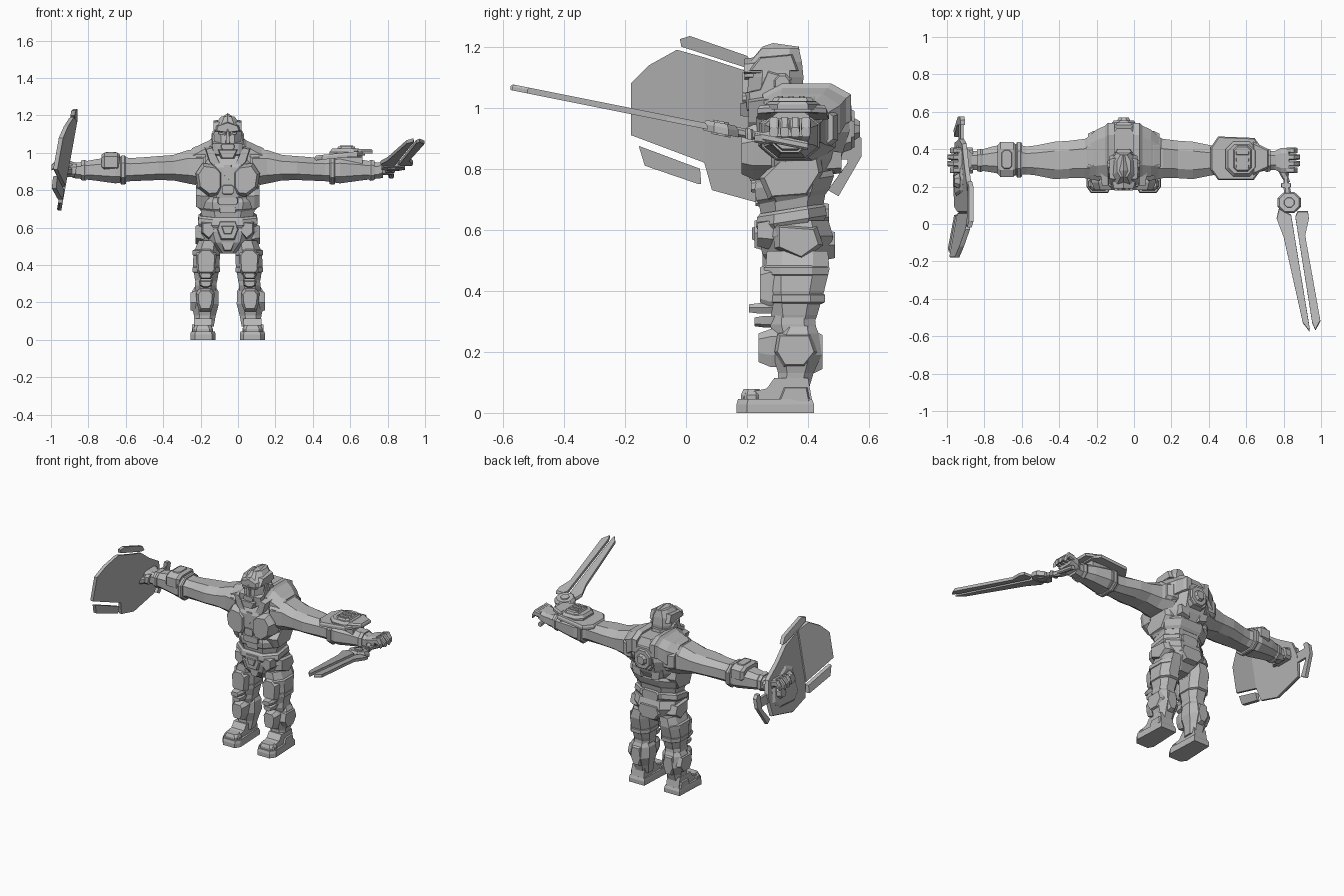
import bpy, bmesh, math
from mathutils import Vector

CX = -0.055  # body centre line
mat = bpy.data.materials.new("plain grey")
mat.diffuse_color = (0.48, 0.48, 0.48, 1)
AX = {'x': lambda t, a, b: (t, a, b), 'y': lambda t, a, b: (a, t, b), 'z': lambda t, a, b: (a, b, t)}


def skin(name, rings, warp=None, s=1):
    """Join rings of points into a closed flat-faced solid; s=-1 mirrors it."""
    bm = bmesh.new()
    vr = []
    for r in rings:
        row = []
        for p in r:
            p = Vector(p)
            if warp:
                p = warp(p)
            row.append(bm.verts.new((p.x * s + CX, p.y, p.z)))
        vr.append(row)
    n = len(vr[0])
    for r0, r1 in zip(vr, vr[1:]):
        for i in range(n):
            j = (i + 1) % n
            bm.faces.new((r0[i], r0[j], r1[j], r1[i]))
    bm.faces.new(vr[0])
    bm.faces.new(vr[-1])
    bmesh.ops.recalc_face_normals(bm, faces=bm.faces)
    me = bpy.data.meshes.new(name)
    bm.to_mesh(me)
    bm.free()
    me.materials.append(mat)
    ob = bpy.data.objects.new(name, me)
    bpy.context.collection.objects.link(ob)
    return ob


def loft(name, axis, rings, c=0.5, s=1, warp=None):
    """Octagon sections: (position, centre a, centre b, half a, half b)."""
    o = [(1, -c), (1, c), (c, 1), (-c, 1), (-1, c), (-1, -c), (-c, -1), (c, -1)]
    return skin(name, [[AX[axis](t, a + u * ha, b + v * hb) for u, v in o] for t, a, b, ha, hb in rings], warp, s)


def plate(name, axis, pts, lo, hi, k=0.85, s=1, warp=None):
    """Outline extruded from lo to hi with a chamfered outer rim."""
    ca = sum(p[0] for p in pts) / len(pts)
    cb = sum(p[1] for p in pts) / len(pts)
    mid = lo + (hi - lo) * 0.6
    f = AX[axis]
    rings = [[f(lo, *p) for p in pts], [f(mid, *p) for p in pts],
             [f(hi, ca + (a - ca) * k, cb + (b - cb) * k) for a, b in pts]]
    return skin(name, rings, warp, s)


def ngon(a, b, ra, rb, n=8):
    return [(a + ra * math.cos(math.tau * (i + .5) / n), b + rb * math.sin(math.tau * (i + .5) / n)) for i in range(n)]


def rect(a0, a1, b0, b1, c=0.01):
    return [(a0 + c, b0), (a1 - c, b0), (a1, b0 + c), (a1, b1 - c), (a1 - c, b1), (a0 + c, b1), (a0, b1 - c), (a0, b0 + c)]


def tilt(p):  # waist bands rise toward the back
    return Vector((p.x, p.y, p.z + .16 * (p.y - .35)))


# Torso
loft("pelvis", 'z', [(.46, 0, .35, .05, .06), (.52, 0, .36, .13, .11), (.58, 0, .36, .16, .122), (.63, 0, .355, .15, .112)], .5)
loft("belt", 'z', [(.615, 0, .345, .15, .108), (.63, 0, .345, .16, .116), (.66, 0, .345, .156, .112), (.67, 0, .345, .145, .102)], .5, 1, tilt)
loft("abdomen", 'z', [(.65, 0, .345, .135, .1), (.72, 0, .345, .15, .112), (.78, 0, .35, .155, .125)], .5)
loft("waist_band", 'z', [(.70, 0, .35, .146, .108), (.715, 0, .35, .158, .12), (.755, 0, .355, .165, .13), (.775, 0, .355, .155, .125)], .5, 1, tilt)
loft("chest", 'z', [(.76, 0, .34, .145, .13), (.83, 0, .352, .172, .155), (.92, 0, .365, .185, .17),
                    (1.0, 0, .385, .15, .15), (1.06, 0, .40, .09, .11)], .4)
loft("neck", 'z', [(.98, 0, .33, .07, .08), (1.08, 0, .33, .06, .07)])
# Front armour
for i, (w, z0, z1, y) in enumerate([(.05, .675, .715, .228), (.06, .72, .765, .213), (.035, .775, .83, .19)]):
    plate(f"stomach_plate_{i}", 'y', rect(-w, w, z0, z1), .3, y)
plate("buckle", 'y', [(-.04, .53), (.04, .53), (.065, .59), (.05, .64), (-.05, .64), (-.065, .59)], .32, .224, .8)
plate("buckle_core", 'y', [(-.02, .565), (.02, .565), (.035, .61), (-.035, .61)], .24, .216)
plate("groin_guard", 'y', [(-.02, .475), (.02, .475), (.045, .535), (-.045, .535)], .34, .25)
plate("breastbone", 'y', [(0, .84), (.022, .88), (.022, .94), (-.022, .94), (-.022, .88)], .26, .195)
plate("gorget", 'y', [(-.05, .94), (.05, .94), (.08, 1.0), (.05, 1.02), (-.05, 1.02), (-.08, 1.0)], .34, .225)
# Back armour
plate("back_plate", 'y', rect(-.075, .075, .85, 1.02, .03), .45, .542)
plate("back_disc", 'y', ngon(0, .93, .07, .075), .5, .553)
plate("back_core", 'y', ngon(0, .93, .04, .04), .52, .57, .7)
plate("back_belt_plate", 'y', rect(-.07, .07, .62, .69, .02), .4, .468)
plate("seat_plate", 'y', [(-.07, .6), (.07, .6), (.09, .55), (.05, .5), (-.05, .5), (-.09, .55)], .4, .488)

for s, side in ((-1, "right_"), (1, "left_")):
    # Trunk plates
    plate(side + "pectoral", 'y', [(.028, .81), (.028, .9), (.06, .935), (.135, .945), (.172, .89), (.16, .81), (.10, .765), (.05, .77)], .28, .182, .8, s)
    plate(side + "collar_strap", 'y', [(.03, .93), (.085, 1.04), (.125, 1.03), (.1, .95), (.06, .905)], .4, .205, .8, s)
    loft(side + "collar", 'x', [(.05, .395, 1.0, .145, .072), (.085, .395, 1.0, .145, .08), (.10, .39, .99, .135, .075),
                                (.145, .38, .962, .125, .083), (.195, .362, .938, .1, .08), (.215, .355, .93, .09, .07)], .55, s)
    plate(side + "shoulder_ring", 'x', ngon(.368, .935, .14, .11), .12, .192, .88, s)
    plate(side + "flank_plate", 'x', [(.27, .70), (.4, .71), (.45, .79), (.44, .84), (.3, .83), (.24, .77)], .1, .17, .85, s)
    plate(side + "hip_plate", 'x', [(.29, .54), (.38, .5), (.45, .55), (.43, .61), (.29, .62)], .1, .172, .8, s)
    plate(side + "hip_wing", 'y', [(.065, .575), (.075, .635), (.14, .63), (.14, .57), (.1, .535)], .34, .235, .8, s)
    plate(side + "back_wing", 'y', [(.03, .78), (.10, .8), (.11, .86), (.04, .84)], .4, .51, .85, s)

    # Arm
    loft(side + "arm", 'x', [(.13, .36, .92, .13, .10), (.21, .35, .925, .105, .09), (.29, .345, .92, .1, .068),
                             (.37, .34, .918, .1, .064), (.47, .34, .912, .08, .062), (.52, .34, .91, .074, .062),
                             (.60, .345, .908, .088, .072), (.70, .345, .908, .07, .058), (.79, .34, .905, .05, .044), (.83, .34, .905, .05, .04)], .5, s)
    loft(side + "elbow_band", 'x', [(.545, .343, .907, .09, .073), (.552, .343, .907, .095, .078), (.567, .343, .907, .095, .078), (.574, .343, .907, .09, .073)], .5, s)
    loft(side + "wrist_band", 'x', [(.755, .34, .906, .058, .052), (.765, .34, .906, .062, .056), (.785, .34, .906, .057, .052)], .5, s)
    # Hand
    loft(side + "palm", 'x', [(.80, .34, .905, .045, .036), (.84, .34, .92, .066, .036), (.885, .34, .935, .066, .03)], .6, s)
    for i in range(4):
        y = .288 + .035 * i
        e = .948 - .012 * abs(i - 1.5)
        loft(f"{side}finger_{i}", 'x', [(.87, y, .94, .015, .02), (.91, y, .948, .016, .021), (e, y, .92, .014, .016)], .6, s)
    loft(side + "thumb", 'y', [(.30, .84, .905, .022, .022), (.255, .86, .90, .02, .02), (.225, .875, .90, .014, .014)], .6, s)

    # Leg
    loft(side + "thigh", 'z', [(.53, .10, .365, .055, .1), (.47, .112, .365, .07, .105), (.4, .115, .358, .072, .095), (.32, .115, .355, .06, .075), (.28, .115, .355, .05, .06)], .5, s)
    for i, (z, r) in enumerate([(.465, .105), (.375, .095)]):
        loft(f"{side}thigh_band_{i}", 'z', [(z - .018, .115, .36, .062, r - .01), (z - .012, .115, .36, .073, r), (z + .012, .115, .36, .073, r), (z + .018, .115, .36, .062, r - .01)], .5, s)
    plate(side + "thigh_guard", 'y', [(.065, .365), (.075, .35), (.155, .35), (.165, .365), (.17, .46), (.14, .49), (.09, .49), (.06, .46)], .32, .243, .82, s)
    loft(side + "knee_joint", 'z', [(.33, .116, .35, .055, .07), (.29, .118, .35, .058, .075), (.24, .12, .36, .055, .07)], .5, s)
    plate(side + "knee_upper", 'y', [(.08, .345), (.09, .325), (.145, .325), (.155, .345), (.145, .36), (.09, .36)], .3, .207, .75, s)
    plate(side + "knee_lower", 'y', [(.08, .318), (.155, .318), (.15, .29), (.13, .28), (.105, .28), (.085, .29)], .3, .225, .75, s)
    loft(side + "shin", 'z', [(.285, .12, .37, .055, .055), (.26, .12, .365, .07, .07), (.19, .122, .365, .074, .08), (.13, .122, .36, .058, .058), (.07, .125, .35, .05, .05)], .5, s)
    plate(side + "shin_guard", 'y', [(.07, .25), (.09, .275), (.15, .275), (.17, .25), (.165, .19), (.15, .15), (.09, .15), (.075, .19)], .34, .237, .75, s)
    plate(side + "calf_plate", 'y', [(.08, .19), (.1, .13), (.14, .13), (.165, .19), (.155, .27), (.09, .27)], .38, .447, .8, s)
    plate(side + "shin_side", 'x', [(.29, .2), (.32, .15), (.39, .15), (.43, .2), (.41, .26), (.30, .26)], .14, .2, .85, s)
    # Boot
    plate(side + "sole", 'z', [(.065, .2), (.085, .165), (.175, .165), (.2, .2), (.195, .3), (.19, .42), (.075, .42), (.07, .3)], 0, .045, .95, s)
    skin(side + "boot", [[(x, y, z) for y, z in [(.18, .03), (.195, .065), (.265, .08), (.29, .115), (.40, .115), (.415, .03)]] for x in (.085, .18)], None, s)
    plate(side + "toe_cap", 'z', rect(.078, .188, .18, .25, .02), .03, .078, .75, s)
    plate(side + "heel_plate", 'x', [(.30, .035), (.41, .035), (.40, .085), (.32, .085)], .15, .19, .85, s)

    # Helmet sides
    plate(side + "cheek_plate", 'x', [(.2, .99), (.28, .975), (.33, 1.04), (.34, 1.11), (.27, 1.13), (.24, 1.06), (.195, 1.05)], .03, .08, .82, s)
    plate(side + "ear_disc", 'x', ngon(.315, 1.08, .034, .036), .05, .086, .7, s)
    plate(side + "helmet_fin", 'x', [(.205, 1.12), (.24, 1.165), (.35, 1.175), (.37, 1.12), (.3, 1.12)], .04, .075, .9, s)
    plate(side + "eye", 'y', [(.01, 1.092), (.05, 1.1), (.05, 1.112), (.012, 1.104)], .23, .192, .9, s)

# Head
loft("helmet", 'z', [(.99, 0, .30, .05, .07), (1.04, 0, .29, .07, .09), (1.1, 0, .295, .075, .09), (1.15, 0, .295, .07, .085), (1.195, 0, .31, .035, .06)], .5)
for s, side in ((-1, "right_"), (1, "left_")):
    skin(side + "crest_half", [[(0, .185, 1.12), (0, .25, 1.2), (0, .285, 1.212), (0, .37, 1.2), (0, .385, 1.1)],
                               [(.012, .2, 1.12), (.03, .25, 1.175), (.03, .285, 1.19), (.018, .365, 1.185), (.03, .37, 1.1)]], None, s)
plate("brow", 'y', [(-.07, 1.115), (0, 1.105), (.07, 1.115), (.06, 1.145), (0, 1.165), (-.06, 1.145)], .27, .19, .85)
plate("nose_guard", 'y', [(-.012, 1.045), (.012, 1.045), (.008, 1.12), (-.008, 1.12)], .25, .183)
plate("mouth_guard", 'y', rect(-.04, .04, 1.015, 1.05), .27, .185)
plate("jaw", 'y', [(-.06, 1.02), (-.035, .968), (.035, .968), (.06, 1.02)], .29, .178, .8)

# Bracer on the shield arm
loft("bracer", 'x', [(-.575, .345, .95, .075, .04), (-.59, .345, .95, .093, .05), (-.66, .345, .95, .093, .05), (-.675, .345, .95, .075, .04)], .6)
plate("bracer_cap", 'z', rect(-.655, -.595, .29, .40, .015), .98, 1.005)

# Forearm device on the sword arm
plate("gauntlet_base", 'z', [(.465, .29), (.505, .235), (.695, .235), (.735, .29), (.735, .41), (.70, .46), (.505, .468), (.465, .41)], .972, .998, .95,
      1, lambda p: Vector((p.x, p.y, p.z + .1 * (p.x - .60))))
plate("gauntlet_wing", 'z', [(.69, .26), (.775, .30), (.775, .40), (.69, .44)], .995, 1.02)
plate("gauntlet_deck", 'z', rect(.545, .715, .255, .44, .04), .98, 1.022, .85)
plate("gauntlet_core", 'z', rect(.585, .685, .28, .42, .02), 1.0, 1.033, .88)
for i in range(3):
    plate(f"gauntlet_slat_{i}", 'z', rect(.60, .67, .30 + .035 * i, .318 + .035 * i, .003), 1.03, 1.038, .95)
loft("gauntlet_mount", 'x', [(.56, .345, .95, .06, .04), (.72, .345, .95, .06, .04)], .6)


# Shield, leaning outward at the bottom and curving at the leading edge
def lean(p):
    return Vector((p.x - .90 + .18 * (p.z - .69) - .25 * max(0, .06 - p.y), p.y, p.z))


shield = {
    "shield_front_panel": [(.06, .82), (-.18, .91), (-.18, 1.08), (-.12, 1.14), (-.03, 1.19), (.06, 1.165)],
    "shield_rear_panel": [(.06, .82), (.06, 1.165), (.2, 1.12), (.31, 1.04), (.43, .97), (.46, .87), (.44, .74), (.23, .69), (.085, .73)],
    "shield_top_strip": [(-.02, 1.225), (.013, 1.235), (.2, 1.17), (.23, 1.13), (.2, 1.13), (-.015, 1.2)],
    "shield_bottom_strip": [(-.155, .875), (.046, .80), (.05, .75), (.04, .75), (-.135, .81)],
    "shield_tail": [(.53, .92), (.555, .92), (.575, .90), (.575, .84), (.5, .71), (.465, .73), (.53, .82)],
}
for name, pts in shield.items():
    plate(name, 'x', pts, .01, -.014, .97, 1, lean)
plate("shield_rib", 'x', rect(.43, .55, .83, .89), .008, -.008, .95, 1, lean)
plate("shield_boss", 'x', [(.15, .8), (.17, .97), (.24, 1.0), (.4, .92), (.42, .82), (.36, .77), (.2, .76)], 0, -.024, .88, 1, lean)
for i, (y, z) in enumerate([(.23, .92), (.34, .87)]):
    plate(f"shield_bolt_{i}", 'x', ngon(y, z, .042, .042), 0, -.05, .7, 1, lean)
plate("shield_grip", 'x', rect(.27, .41, .87, .94, .015), .05, -.01, .85, 1, lean)


# Sword, rising toward its tip; points are in the ground plane
def rise(p):
    return Vector((p.x - CX, p.y, p.z + .915 + .2 * (.2 - p.y)))


loft("sword_grip", 'y', [(.40, .82, 0, .014, .014), (.23, .812, 0, .014, .014), (.16, .822, 0, .02, .016)], .5, 1, rise)
plate("sword_pommel", 'z', rect(.785, .84, .195, .22, .006), -.018, .018, .9, 1, rise)
plate("sword_hub", 'z', ngon(.83, .115, .068, .062), -.018, .018, .85, 1, rise)
plate("sword_hub_core", 'z', ngon(.83, .115, .034, .034), -.024, .024, .8, 1, rise)
plate("sword_prong_inner", 'z', [(.775, .085), (.762, .03), (.80, -.07), (.903, -.53), (.937, -.575), (.94, -.56), (.84, .05)], -.012, .008, .98, 1, rise)
plate("sword_prong_outer", 'z', [(.875, .07), (.93, .07), (.935, .03), (.915, -.06), (.997, -.52), (.97, -.57), (.953, -.53), (.862, .04)], -.012, .008, .98, 1, rise)
